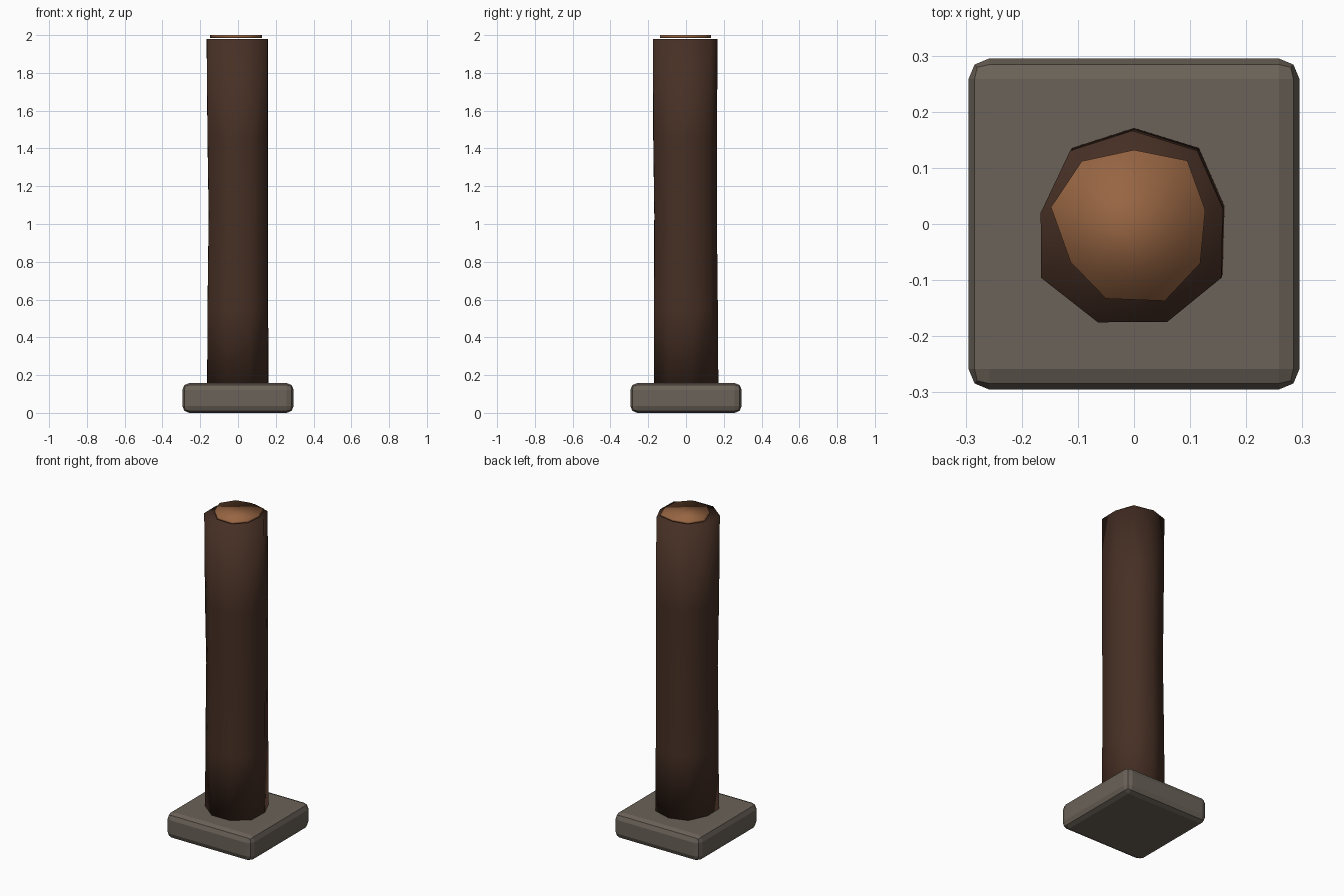
import bpy, bmesh

cube = bpy.data.objects.get("Cube")
if cube:
    bpy.data.objects.remove(cube, do_unlink=True)


def material(name, rgb):
    m = bpy.data.materials.new(name)
    m.use_nodes = True
    m.diffuse_color = (*rgb, 1)
    m.node_tree.nodes["Principled BSDF"].inputs["Base Color"].default_value = (*rgb, 1)
    return m


def add_object(name, bm, mat, smooth):
    bmesh.ops.recalc_face_normals(bm, faces=bm.faces)
    for f in bm.faces:
        f.smooth = smooth
    mesh = bpy.data.meshes.new(name)
    bm.to_mesh(mesh)
    bm.free()
    mesh.materials.append(mat)
    obj = bpy.data.objects.new(name, mesh)
    bpy.context.collection.objects.link(obj)
    return obj


def loft(name, outline, rings, mat):
    """Closed prism through rings of (z, x shift, y shift, scale)."""
    bm = bmesh.new()
    loops = [[bm.verts.new((x * s + dx, y * s + dy, z)) for x, y in outline]
             for z, dx, dy, s in rings]
    n = len(outline)
    for low, high in zip(loops, loops[1:]):
        for i in range(n):
            j = (i + 1) % n
            bm.faces.new((low[i], low[j], high[j], high[i]))
    bm.faces.new(loops[0][::-1])
    bm.faces.new(loops[-1])
    return add_object(name, bm, mat, True)


stone = material("grey stone", (0.145, 0.122, 0.098))
bark = material("dark bark", (0.062, 0.029, 0.018))
wood = material("cut wood", (0.31, 0.13, 0.055))

# Square stone foot with rounded edges
bm = bmesh.new()
bmesh.ops.create_cube(bm, size=1)
for v in bm.verts:
    v.co = (v.co.x * 0.59, v.co.y * 0.59, (v.co.z + 0.5) * 0.158)
bmesh.ops.bevel(bm, geom=bm.edges[:], offset=0.037, segments=2,
                profile=0.5, affect='EDGES')
add_object("stone_foot", bm, stone, False)

# Slightly uneven nine-sided trunk
trunk = [(0, 0.17), (-0.112, 0.134), (-0.165, 0.022), (-0.164, -0.095), (-0.062, -0.175),
         (0.063, -0.174), (0.16, -0.095), (0.163, 0.03), (0.117, 0.134)]
loft("trunk", trunk, [(0.145, 0, 0.003, 0.99), (0.55, 0, 0.002, 0.98),
                      (1.05, 0.003, 0, 0.96), (1.45, 0, -0.002, 0.98),
                      (1.98, -0.003, -0.002, 0.99)], bark)

# Thin disc of pale cut wood, set just above the trunk top
disc = [(0, 0.132), (-0.093, 0.112), (-0.148, 0.03), (-0.113, -0.068), (-0.05, -0.133),
        (0.055, -0.137), (0.118, -0.07), (0.127, 0.025), (0.095, 0.113)]
loft("cut_top", disc, [(1.986, 0, 0, 1), (2.0, 0, 0, 1)], wood)
